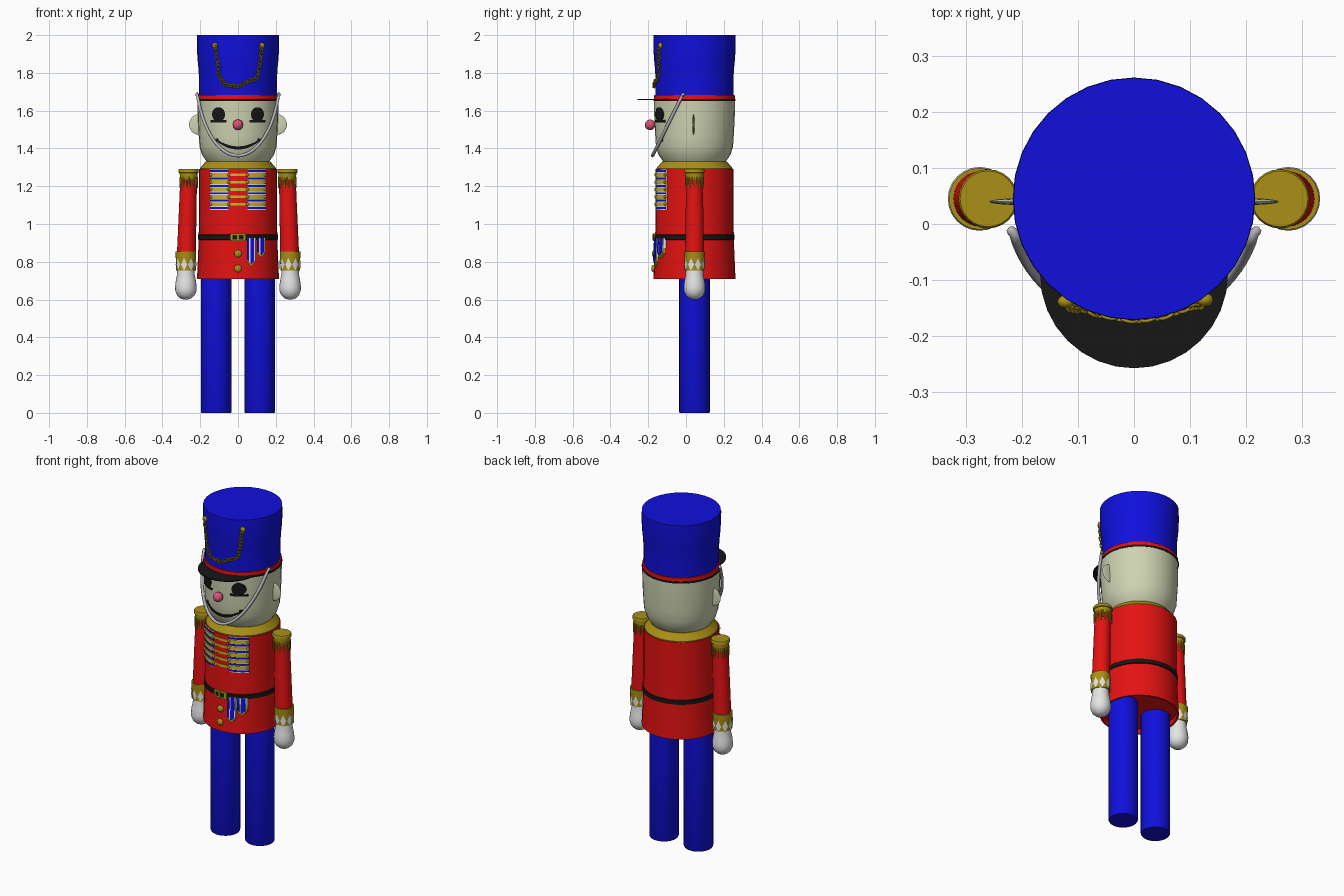
import bpy, bmesh, math
from mathutils import Vector, Matrix

if "Cube" in bpy.data.objects:
    bpy.data.objects.remove(bpy.data.objects["Cube"])

CY = 0.045  # y of the figure's axis


def material(name, *rgb):
    m = bpy.data.materials.new(name)
    m.diffuse_color = (*rgb, 1)
    m.use_nodes = True
    m.node_tree.nodes["Principled BSDF"].inputs["Base Color"].default_value = m.diffuse_color
    return m


BLUE = material("blue", 0.005, 0.005, 0.72)
RED = material("red", 0.78, 0.006, 0.006)
SKIN = material("pale skin", 0.62, 0.65, 0.44)
GOLD = material("gold", 0.40, 0.28, 0.008)
YELLOW = material("braid yellow", 0.62, 0.47, 0.02)
WHITE = material("white", 0.78, 0.78, 0.78)
GREY = material("strap grey", 0.45, 0.45, 0.47)
BLACK = material("black", 0.008, 0.008, 0.008)
PINK = material("pink", 0.70, 0.09, 0.19)


def finish(name, bm, mat, angle=40):
    bmesh.ops.recalc_face_normals(bm, faces=bm.faces)
    me = bpy.data.meshes.new(name)
    bm.to_mesh(me)
    bm.free()
    me.materials.append(mat)
    me.shade_smooth()
    me.set_sharp_from_angle(angle=math.radians(angle))
    ob = bpy.data.objects.new(name, me)
    bpy.context.collection.objects.link(ob)
    return ob


def lathe(name, profile, mat, x=0, y=CY, seg=32, lean=0):
    """Turned part: (radius, z) profile round a vertical, optionally leaning, axis."""
    bm = bmesh.new()
    rings = []
    for r, z in profile:
        cx = x + lean * (1.25 - z)
        rings.append([bm.verts.new((cx + r * math.cos(2 * math.pi * i / seg),
                                    y + r * math.sin(2 * math.pi * i / seg), z)) for i in range(seg)])
    for a, b in zip(rings, rings[1:]):
        for i in range(seg):
            j = (i + 1) % seg
            bm.faces.new((a[i], a[j], b[j], b[i]))
    bm.faces.new(rings[0])
    bm.faces.new(rings[-1])
    return finish(name, bm, mat)


def ball(name, pos, scale, mat, seg=20):
    bm = bmesh.new()
    bmesh.ops.create_uvsphere(bm, u_segments=seg, v_segments=seg // 2, radius=1,
                              matrix=Matrix.Translation(pos) @ Matrix.Diagonal((*scale, 1)))
    return finish(name, bm, mat)


def radius_at(profile, z):
    for (r0, z0), (r1, z1) in zip(profile, profile[1:]):
        if z0 <= z <= z1:
            return r0 + (r1 - r0) * (z - z0) / (z1 - z0)
    return profile[-1][0]


def plate(name, x0, x1, bottom, top, base, mat, lift=0.004, n=10, cx=0, cy=CY):
    """Thin plate wrapped on the front of a turned part; edges are numbers or functions of x."""
    edge = lambda e, x: e(x) if callable(e) else e
    bm = bmesh.new()
    cols = []
    for i in range(n + 1):
        x = x0 + (x1 - x0) * i / n
        col = []
        for z, h in ((edge(bottom, x), -0.003), (edge(bottom, x), lift),
                     (edge(top, x), lift), (edge(top, x), -0.003)):
            r = radius_at(base, z) + h
            col.append(bm.verts.new((cx + x, cy - math.sqrt(max(0, r * r - x * x)), z)))
        cols.append(col)
    for a, b in zip(cols, cols[1:]):
        for k in range(4):
            bm.faces.new((a[k], b[k], b[(k + 1) % 4], a[(k + 1) % 4]))
    bm.faces.new(cols[0])
    bm.faces.new(cols[-1])
    return finish(name, bm, mat)


def tube(name, paths, r, mat, cyclic=False):
    cu = bpy.data.curves.new(name, 'CURVE')
    cu.dimensions = '3D'
    cu.bevel_depth, cu.bevel_resolution, cu.use_fill_caps = r, 1, True
    for pts in paths:
        s = cu.splines.new('POLY')
        s.points.add(len(pts) - 1)
        for p, q in zip(s.points, pts):
            p.co = (*q, 1)
        s.use_cyclic_u = cyclic
        s.use_smooth = True
    cu.materials.append(mat)
    ob = bpy.data.objects.new(name, cu)
    bpy.context.collection.objects.link(ob)


# Coat, belt, collar, head and hat
coat = [(0.217, 0.71), (0.208, 0.92), (0.207, 1.10), (0.207, 1.29)]
head = [(0.165, 1.33), (0.19, 1.365), (0.204, 1.41), (0.208, 1.47), (0.213, 1.56), (0.214, 1.655)]
hat = [(0.206, 1.68), (0.206, 1.76), (0.209, 1.82), (0.215, 1.88), (0.217, 1.93), (0.216, 2.0)]
lathe("coat", [(0.207, 0.74), (0.207, 0.71)] + coat, RED)
lathe("belt", [(0.207, 0.915), (0.213, 0.918), (0.213, 0.942), (0.207, 0.945)], BLACK)
lathe("collar", [(0.202, 1.285), (0.202, 1.295), (0.17, 1.332)], GOLD)
lathe("head", head, SKIN)
lathe("hat_trim", [(0.215, 1.65), (0.217, 1.655), (0.217, 1.661)], BLACK)
lathe("hat_band", [(0.214, 1.66), (0.213, 1.682)], RED)
lathe("hat", hat, BLUE)
visor = lathe("visor", [(0.168, 1.656), (0.168, 1.662)], BLACK, y=-0.09)

# Legs, arms, ears (mirrored)
for s, side in ((-1, "left"), (1, "right")):
    lathe(side + "_leg", [(0.078, 0), (0.081, 0.006), (0.081, 0.76)], BLUE, x=s * 0.115, seg=28)
    ax, lean = s * 0.261, s * 0.03
    lathe(side + "_sleeve", [(0.05, 0.84), (0.044, 1.25)], RED, x=ax, seg=24, lean=lean)
    lathe(side + "_epaulette", [(0.046, 1.235), (0.048, 1.27), (0.053, 1.272), (0.053, 1.287), (0.05, 1.291)],
          GOLD, x=ax, seg=24)
    fringe = []
    for i in range(20):
        a = 2 * math.pi * i / 20
        c, d = ax + 0.046 * math.cos(a), CY + 0.046 * math.sin(a)
        fringe.append([(c, d, 1.25), (c, d, 1.19 + 0.018 * (i % 2))])
    tube(side + "_epaulette_fringe", fringe, 0.004, GOLD)
    hx = s * 0.276
    cuff = [(0.051, 0.755), (0.055, 0.855)]
    lathe(side + "_cuff", cuff, GOLD, x=hx, seg=24)
    # White diamonds round the cuff
    bm = bmesh.new()
    for i in range(9):
        a = 2 * math.pi * (i + 0.5) / 9
        vs = [bm.verts.new((hx + 0.0558 * math.cos(a + da), CY + 0.0558 * math.sin(a + da), 0.785 + dz))
              for da, dz in ((0, -0.033), (0.3, 0), (0, 0.035), (-0.3, 0))]
        bm.faces.new((vs[0], vs[1], vs[2]))
        bm.faces.new((vs[0], vs[2], vs[3]))
    finish(side + "_cuff_diamonds", bm, WHITE)
    lathe(side + "_hand", [(0.01, 0.6), (0.03, 0.607), (0.047, 0.623), (0.056, 0.645), (0.057, 0.668),
                           (0.053, 0.70), (0.047, 0.73), (0.046, 0.765)], WHITE, x=hx, seg=24)
    ball(side + "_ear", (s * 0.204, 0.04, 1.527), (0.055, 0.006, 0.055), SKIN, 24)

    # Eye and lower lash
    ex = s * 0.103
    arc = lambda k: (lambda x: 1.58 + k * 0.038 * math.sqrt(max(0.01, 1 - ((x - ex) / 0.035) ** 2)))
    plate(side + "_eye", ex - 0.035, ex + 0.035, arc(-1), arc(1), head, BLACK, n=14)
    plate(side + "_lash", ex - 0.042, ex + 0.042, 1.538, 1.55, head, BLACK, lift=0.005)
    # Mouth corner
    plate(side + "_mouth_corner", s * 0.112 - 0.008, s * 0.112 + 0.008, 1.437, 1.452, head, BLACK, n=2)

# Mouth and nose
plate("mouth", -0.113, 0.113, lambda x: 1.394 + 0.044 * (x / 0.113) ** 2,
      lambda x: 1.411 + 0.037 * (x / 0.113) ** 2, head, BLACK, n=20)
ball("nose", (0, -0.19, 1.525), (0.028, 0.028, 0.028), PINK)

# Chin strap hanging in a slanted plane round the face
strap = []
for i in range(33):
    a = math.radians(-106 + 212 * i / 32) * 0.70
    y = CY - 0.222 * math.cos(a)
    strap.append((0.224 * math.sin(a), y, 1.68 + (y + 0.02) * 2.03))
strap = [(-0.22, -0.012, 1.68)] + strap + [(0.22, -0.012, 1.68)]
tube("chin_strap", [strap], 0.009, GREY)

# Braid on the chest
for i in range(6):
    z = 1.28 - 0.039 * i
    for s in (-1, 1):
        a, b = sorted((s * 0.05, s * 0.147))
        plate("braid_edge", a, b, z - 0.01, z + 0.009, coat, WHITE, lift=0.003)
        plate("braid_stripe", a, b, z - 0.005, z + 0.005, coat, BLUE, lift=0.005)
for i in range(5):
    z = 1.2605 - 0.039 * i
    plate("braid_bar", -0.06, 0.06, z - 0.007, z + 0.007, coat, YELLOW, lift=0.005)
    for s in (-1, 1):
        a, b = sorted((s * 0.05, s * 0.147))
        plate("braid_bar_end", a, b, z - 0.0105, z + 0.0105, coat, YELLOW, lift=0.006)
        for x in (0.05, 0.143):
            ball("braid_knot", (s * x, CY - math.sqrt(0.212 ** 2 - x * x), z), (0.009, 0.007, 0.009), GOLD, 10)

# Buckle, coat buttons and hanging sashes
plate("buckle", -0.041, 0.041, 0.909, 0.951, coat, GOLD, lift=0.011)
plate("buckle_hole", -0.028, 0.028, 0.919, 0.941, coat, BLACK, lift=0.013)
plate("buckle_pin", -0.005, 0.005, 0.912, 0.948, coat, GOLD, lift=0.015, n=2)
for z in (0.843, 0.764):
    ball("coat_button", (0, CY - radius_at(coat, z) - 0.002, z), (0.02, 0.012, 0.02), GOLD)
for cx, low in ((0.07, 0.775), (0.122, 0.82)):
    point = lambda off: (lambda x: low + off + abs(x - cx) * 1.1)
    plate("sash_tip", cx - 0.022, cx + 0.022, point(0), point(0.03), coat, GOLD, lift=0.009)
    plate("sash", cx - 0.022, cx + 0.022, point(0.012), 0.925, coat, WHITE, lift=0.010)
    for w0, w1 in ((-0.022, -0.011), (-0.004, 0.016)):
        plate("sash_stripe", cx + w0, cx + w1, point(0.013), 0.925, coat, BLUE, lift=0.012, n=6)

# Chain draped on the hat front, made of alternately turned links
drape = [(-0.122, 1.945), (-0.108, 1.86), (-0.10, 1.78), (-0.07, 1.738), (0, 1.728),
         (0.05, 1.752), (0.10, 1.77), (0.118, 1.85), (0.127, 1.945)]


def on_hat(x, z, lift=0.011):
    r = radius_at(hat, z) + lift
    return Vector((x, CY - math.sqrt(r * r - x * x), z))


links, k = [], 0
for p, q in zip(drape, drape[1:]):
    a, b = on_hat(*p), on_hat(*q)
    count = max(1, round((b - a).length / 0.02))
    t = (b - a).normalized()
    for i in range(count):
        c = a.lerp(b, (i + 0.5) / count)
        out = Vector((c.x, c.y - CY, 0)).normalized()
        flat = t.cross(out).normalized()
        w = (flat + out * (0.5 if k % 2 else -0.5)).normalized()
        links.append([c + t * 0.014 * math.cos(u * math.pi / 6) + w * 0.0095 * math.sin(u * math.pi / 6)
                      for u in range(12)])
        k += 1
tube("hat_chain", links, 0.0032, GOLD, cyclic=True)
for p in (drape[0], drape[-1]):
    ball("chain_button", on_hat(*p, 0.004), (0.015, 0.012, 0.015), GOLD)
